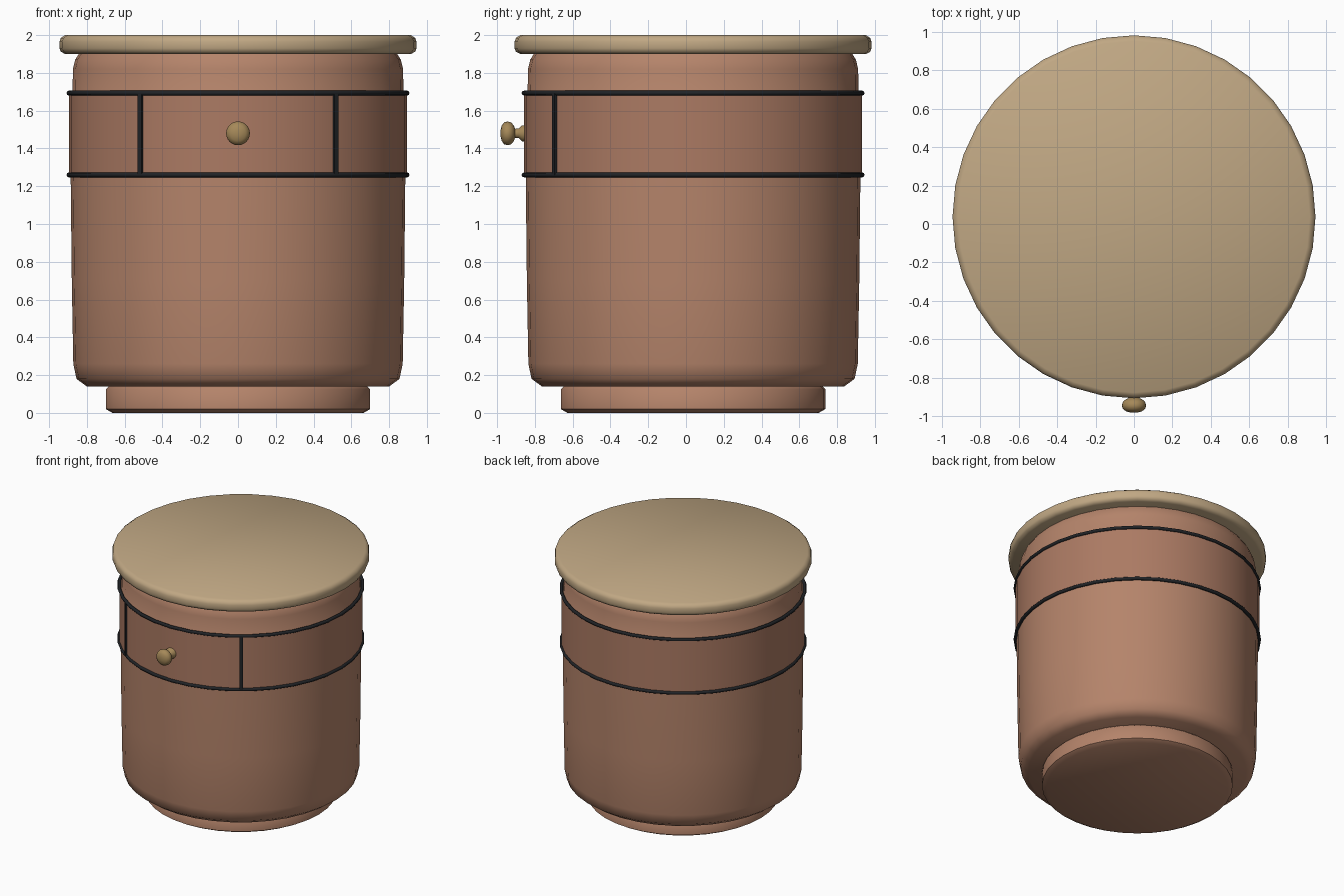
import bpy, bmesh, math
from mathutils import Matrix

if "Cube" in bpy.data.objects:
    bpy.data.objects.remove(bpy.data.objects["Cube"])

YC = 0.0375   # axis of the drum, pushed back so that the knob fits the frame
SEG = 36


def material(name, rgb):
    m = bpy.data.materials.new(name)
    m.diffuse_color = (*rgb, 1)
    m.use_nodes = True
    m.node_tree.nodes["Principled BSDF"].inputs["Base Color"].default_value = m.diffuse_color
    return m


WOOD = material("wood", (0.46, 0.23, 0.145))
PANEL = material("panel_wood", (0.41, 0.195, 0.125))
TOP = material("pale_wood", (0.53, 0.39, 0.23))
BRASS = material("brass", (0.38, 0.25, 0.10))
BLACK = material("black_iron", (0.015, 0.017, 0.02))


def finish(name, bm, mat, matrix, angle=35):
    bmesh.ops.recalc_face_normals(bm, faces=bm.faces)
    me = bpy.data.meshes.new(name)
    bm.to_mesh(me)
    bm.free()
    ob = bpy.data.objects.new(name, me)
    bpy.context.collection.objects.link(ob)
    ob.matrix_world = matrix
    me.materials.append(mat)
    bpy.ops.object.select_all(action='DESELECT')
    ob.select_set(True)
    bpy.context.view_layer.objects.active = ob
    bpy.ops.object.shade_smooth_by_angle(angle=math.radians(angle))
    return ob


def lathe(name, profile, mat, matrix=None, seg=SEG, closed=False, angle=50):
    """Spin (radius, height) points about z; closed makes a hoop, else cap the ends."""
    bm = bmesh.new()
    rings = [[bm.verts.new((r * math.cos(2 * math.pi * i / seg),
                            r * math.sin(2 * math.pi * i / seg), z))
              for i in range(seg)] for r, z in profile]
    pairs = list(zip(rings, rings[1:]))
    if closed:
        pairs.append((rings[-1], rings[0]))
    else:
        bm.faces.new(rings[0])
        bm.faces.new(rings[-1])
    for a, b in pairs:
        for i in range(seg):
            j = (i + 1) % seg
            bm.faces.new((a[i], a[j], b[j], b[i]))
    return finish(name, bm, mat, matrix or Matrix.Translation((0, YC, 0)), angle)


# Plinth, drum body and table top
lathe("plinth", [(0.665, 0), (0.70, 0.02), (0.70, 0.125), (0.68, 0.145)], WOOD)
lathe("body", [(0.80, 0.14), (0.855, 0.18), (0.872, 0.26), (0.88, 0.70), (0.886, 1.26),
               (0.886, 1.68), (0.876, 1.70), (0.874, 1.82), (0.862, 1.87), (0.84, 1.905)], WOOD)
lathe("table_top", [(0.915, 1.90), (0.938, 1.912), (0.945, 1.93), (0.945, 1.965),
                    (0.938, 1.985), (0.915, 2.0)], TOP)

# Drawer band and the iron hoops along its edges
lathe("drawer_band", [(0.87, 1.26), (0.895, 1.26), (0.895, 1.69), (0.87, 1.69)],
      PANEL, closed=True)
for label, z in (("lower", 1.26), ("upper", 1.693)):
    section = [(0.895 + 0.013 * math.cos(k * math.pi / 4),
                z + 0.013 * math.sin(k * math.pi / 4)) for k in range(8)]
    lathe(label + "_hoop", section, BLACK, closed=True)

# Upright iron strips at both ends of the drawer
for label, side in (("left", -1), ("right", 1)):
    bm = bmesh.new()
    bmesh.ops.create_cube(bm, size=1, matrix=Matrix.Diagonal((0.024, 0.024, 0.43, 1)))
    a = side * math.radians(35.2)
    finish(label + "_drawer_strip", bm, BLACK,
           Matrix.Translation((0.893 * math.sin(a), YC - 0.893 * math.cos(a), 1.475))
           @ Matrix.Rotation(a, 4, 'Z'))

# Turned knob, spun about -y
lathe("knob", [(0.045, 0.83), (0.042, 0.868), (0.026, 0.885), (0.024, 0.905), (0.042, 0.912),
               (0.058, 0.926), (0.063, 0.945), (0.058, 0.963), (0.04, 0.976), (0.015, 0.982)],
      BRASS, Matrix.Translation((0, 0, 1.48)) @ Matrix.Rotation(math.pi / 2, 4, 'X'),
      seg=24, angle=60)
